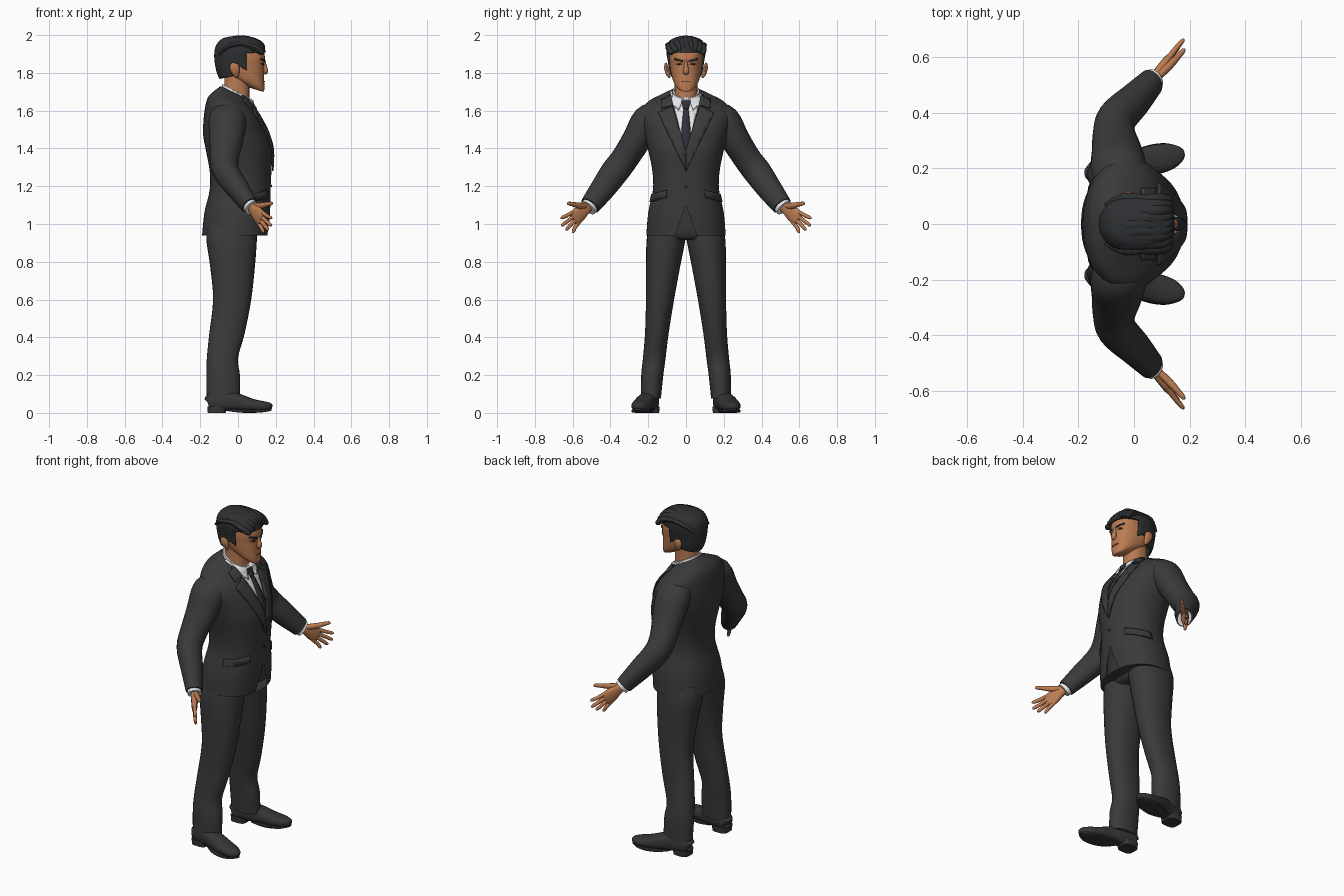
import bpy, bmesh, math, random
from mathutils import Vector

random.seed(4)
if "Cube" in bpy.data.objects:
    bpy.data.objects.remove(bpy.data.objects["Cube"])


def material(name, *rgb):
    m = bpy.data.materials.new(name)
    m.use_nodes = True
    m.diffuse_color = (*rgb, 1)
    m.node_tree.nodes["Principled BSDF"].inputs["Base Color"].default_value = (*rgb, 1)
    return m


suit = material("charcoal cloth", .042, .042, .044)
hair_mat = material("dark hair", .027, .029, .032)
skin_mat = material("skin", .5, .2, .085)
lip_mat = material("lips", .3, .11, .06)
shirt_mat = material("white shirt", .78, .78, .8)
tie_mat = material("dark tie", .028, .031, .04)
shoe_mat = material("shoe leather", .036, .036, .038)
eye_mat = material("dark brown", .03, .018, .014)
parts = []


def finish(bm, name, mat):
    mesh = bpy.data.meshes.new(name)
    bm.to_mesh(mesh)
    bm.free()
    mesh.materials.append(mat)
    ob = bpy.data.objects.new(name, mesh)
    bpy.context.collection.objects.link(ob)
    parts.append(ob)
    return ob


def spline(rows, steps):
    """Smooth interpolation through rows of numbers."""
    out = []
    for i in range(len(rows) - 1):
        quad = [rows[max(i - 1, 0)], rows[i], rows[i + 1], rows[min(i + 2, len(rows) - 1)]]
        for k in range(steps):
            t = k / steps
            out.append([b + t * ((c - a) + t * (2 * a - 5 * b + 4 * c - d + t * (3 * (b - c) + d - a))) / 2
                        for a, b, c, d in zip(*quad)])
    return out + [list(rows[-1])]


def oval(n, power):
    for k in range(n):
        a = math.tau * k / n
        yield tuple(math.copysign(abs(f(a)) ** (2 / power), f(a)) for f in (math.cos, math.sin))


def skin(name, rings, mat, s=1):
    """Join rings of points into a capped surface; s = -1 mirrors it."""
    bm = bmesh.new()
    loops = [[bm.verts.new((p[0], p[1] * s, p[2])) for p in r] for r in rings]
    n = len(loops[0])
    for a, b in zip(loops, loops[1:]):
        for k in range(n):
            bm.faces.new((a[k], a[(k + 1) % n], b[(k + 1) % n], b[k]))
    bm.faces.new(loops[0])
    bm.faces.new(loops[-1])
    bmesh.ops.recalc_face_normals(bm, faces=bm.faces)
    return finish(bm, name, mat)


def stack(name, rows, mat, s=1, n=40, power=2.2, steps=4):
    """Upright body; each row is z, x from, x to, y from, y to, tilt."""
    rings = []
    for z, x0, x1, y0, y1, tilt in spline(rows, steps):
        rx, ry = (x1 - x0) / 2, (y1 - y0) / 2
        rings.append([((x0 + x1) / 2 + rx * c, (y0 + y1) / 2 + ry * d, z + tilt * rx * c)
                      for c, d in oval(n, power)])
    return skin(name, rings, mat, s)


def tube(name, rows, mat, s=1, up=(0, 0, 1), n=16, power=2.0, steps=4):
    """Limb along a path; each row is x, y, z, width radius, height radius."""
    rows = spline(rows, steps)
    pts = [Vector(r[:3]) for r in rows]
    rings = []
    for i, r in enumerate(rows):
        t = (pts[min(i + 1, len(pts) - 1)] - pts[max(i - 1, 0)]).normalized()
        side = t.cross(Vector(up)).normalized()
        top = side.cross(t)
        rings.append([pts[i] + side * r[3] * c + top * r[4] * d for c, d in oval(n, power)])
    return skin(name, rings, mat, s)


def carve(bm, poly, keep, axis=1, front=True):
    """Cut a convex outline through the mesh, then keep or remove its inside."""
    def at(p):
        v = Vector((0, 0, p[1]))
        v[axis] = p[0]
        return v
    pts = [at(p) for p in poly]
    mid = sum(pts, Vector()) / len(pts)
    through = Vector((1 - axis, axis, 0)).cross(Vector((0, 0, 1)))
    planes = []
    for p, q in zip(pts, pts[1:] + pts[:1]):
        no = (q - p).cross(through).normalized()
        if no.dot(mid - p) < 0:
            no = -no
        planes.append((p, no))
        bmesh.ops.bisect_plane(bm, geom=bm.verts[:] + bm.edges[:] + bm.faces[:], plane_co=p, plane_no=no)

    def inside(f):
        c = f.calc_center_median()
        return (not front or c.x > .02) and all((c - p).dot(no) > 0 for p, no in planes)
    bmesh.ops.delete(bm, geom=[f for f in bm.faces if inside(f) != keep], context="FACES")


def patch(name, source, poly, lift, mat, s=1):
    """Thin plate that follows the front of another part."""
    bm = bmesh.new()
    bm.from_mesh(source.data)
    carve(bm, [(y * s, z) for y, z in poly], True)
    bm.normal_update()
    for v in bm.verts:
        v.co += v.normal * lift
    ob = finish(bm, name, mat)
    mod = ob.modifiers.new("thickness", "SOLIDIFY")
    mod.thickness, mod.offset = min(lift, .009), -1


def cut_away(ob, poly, **options):
    bm = bmesh.new()
    bm.from_mesh(ob.data)
    carve(bm, poly, False, **options)
    bm.to_mesh(ob.data)
    bm.free()


# Jacket body
jacket = stack("jacket", [(z, a, b, -w, w, t) for z, a, b, w, t in (
    (.94, -.19, .16, .21, 0), (1.06, -.178, .17, .2, 0), (1.18, -.15, .172, .175, 0),
    (1.28, -.15, .177, .178, 0), (1.39, -.17, .18, .2, 0), (1.48, -.185, .157, .222, 0),
    (1.57, -.178, .125, .24, -.15), (1.63, -.16, .1, .215, -.3), (1.665, -.125, .075, .15, -.4),
    (1.69, -.092, .068, .085, -.5))], suit, n=56)

# Shirt front, tie, lapels, collar and pocket flaps
patch("shirt_front", jacket, [(-.085, 1.7), (.085, 1.7), (0, 1.38)], .003, shirt_mat)
patch("tie_blade", jacket, [(-.013, 1.61), (.013, 1.61), (.027, 1.46), (0, 1.38), (-.027, 1.46)], .008, tie_mat)
patch("tie_knot", jacket, [(-.024, 1.65), (.024, 1.65), (.014, 1.605), (-.014, 1.605)], .014, tie_mat)
patch("jacket_button", jacket, [(-.008, 1.2), (0, 1.208), (.008, 1.2), (0, 1.192)], .006, tie_mat)
for s, side in ((1, "left"), (-1, "right")):
    patch(side + "_lapel", jacket, [(0, 1.39), (0, 1.28), (.145, 1.585), (.07, 1.62)], .011, suit, s)
    patch(side + "_jacket_collar", jacket, [(.066, 1.625), (.128, 1.61), (.12, 1.7), (.082, 1.7)], .012, suit, s)
    patch(side + "_collar_wing", jacket, [(.012, 1.66), (.07, 1.7), (.074, 1.63), (.038, 1.6)], .011, shirt_mat, s)
    patch(side + "_pocket_flap", jacket, [(.1, 1.18), (.185, 1.155), (.19, 1.115), (.1, 1.14)], .007, suit, s)
cut_away(jacket, [(0, 1.1), (.06, .93), (-.06, .93)])
stack("shirt_collar", [(1.665, -.088, .062, -.078, .078, -.5), (1.705, -.084, .06, -.07, .07, -.5)], shirt_mat)

# Trousers
stack("trouser_seat", [(.915, -.13, .07, -.17, .17, 0), (.95, -.165, .1, -.2, .2, 0),
                       (1.1, -.14, .12, -.17, .17, 0)], suit)
legs = [(.075, -.165, .012, .133, .238, 0), (.2, -.168, .01, .12, .237, 0), (.29, -.165, .0, .108, .228, 0),
        (.42, -.152, .035, .092, .217, 0), (.6, -.132, .07, .063, .212, 0), (.78, -.148, .09, .03, .212, 0),
        (.92, -.168, .1, .003, .208, 0), (1.0, -.16, .1, .003, .19, 0)]

# Hand frame: along the fingers, towards the thumb, out of the palm
wrist = Vector((.072, .518, 1.09))
reach = Vector((.55, .83, 0))
along = reach * .83 - Vector((0, 0, .55))
across = reach * .55 + Vector((0, 0, .83))
palm_out = Vector((.83, -.55, 0))


def grip(u, v, w, rw, rh):
    return (*(wrist + along * u + across * v + palm_out * w), rw, rh)


for s, side in ((1, "left"), (-1, "right")):
    stack(side + "_trouser_leg", legs, suit, s, n=28)

    # Sleeve and cuff
    tube(side + "_sleeve", [(-.05, .14, 1.585, .06, .085), (-.055, .2, 1.55, .083, .1),
                            (-.062, .262, 1.445, .077, .09), (-.072, .325, 1.345, .073, .076),
                            (-.062, .378, 1.275, .074, .07), (0, .442, 1.185, .066, .06),
                            (.062, .508, 1.098, .054, .046)], suit, s, up=(1, 0, 0), n=24)
    tube(side + "_cuff", [(.045, .49, 1.118, .044, .036), (.072, .519, 1.085, .046, .038)],
         shirt_mat, s, up=(1, 0, 0), n=20)

    # Hand
    tube(side + "_palm", [grip(-.03, 0, 0, .025, .02), grip(.02, 0, 0, .029, .02), grip(.065, 0, 0, .041, .018),
                          grip(.1, -.002, 0, .041, .014), grip(.118, -.003, 0, .033, .008)],
         skin_mat, s, up=palm_out, power=2.5)
    for i, (finger, tip) in enumerate((("index", .185), ("middle", .203), ("ring", .192), ("little", .165))):
        v = .03 - .021 * i
        tube(f"{side}_{finger}_finger", [grip(.085, v, 0, .011, .011), grip((.1 + tip) / 2, v * 1.3, .004, .0105, .01),
                                         grip(tip - .01, v * 1.6, .008, .009, .008), grip(tip, v * 1.65, .009, .003, .003)],
             skin_mat, s, up=palm_out, n=10)
    tube(side + "_thumb", [grip(.01, .012, .005, .016, .014), grip(.055, .045, .018, .016, .014),
                           grip(.09, .078, .026, .012, .011), grip(.112, .097, .03, .009, .008),
                           grip(.118, .102, .03, .003, .003)], skin_mat, s, up=palm_out, n=12)

    # Shoe with heel and sole
    tube(side + "_shoe", [(-.158, .182, .055, .02, .025), (-.145, .184, .058, .042, .045),
                          (-.06, .197, .062, .046, .052), (.0, .213, .056, .05, .046), (.07, .23, .042, .054, .034),
                          (.13, .243, .036, .047, .027), (.168, .251, .034, .027, .02),
                          (.18, .253, .032, .01, .009)], shoe_mat, s, power=2.5, n=20)
    stack(side + "_shoe_heel", [(0, -.16, -.065, .142, .233, 0), (.035, -.162, -.06, .14, .236, 0)], shoe_mat, s, power=3.5)
    tube(side + "_shoe_sole", [(-.04, .2, .016, .03, .008), (.02, .218, .01, .05, .009), (.08, .234, .009, .054, .009),
                               (.135, .245, .012, .044, .008), (.175, .252, .018, .015, .006)],
         shoe_mat, s, power=4)

# Neck and head
stack("neck", [(1.62, -.08, .06, -.066, .066, 0), (1.7, -.075, .06, -.06, .06, 0),
               (1.79, -.07, .06, -.062, .062, 0)], skin_mat)
head = stack("head", [(z, a, b, -w, w, t) for z, a, b, w, t in (
    (1.712, .06, .125, .022, -.3), (1.722, .025, .137, .042, -.35), (1.752, -.04, .14, .064, -.3),
    (1.79, -.085, .138, .077, -.15), (1.84, -.104, .138, .085, 0), (1.88, -.11, .143, .088, 0),
    (1.93, -.1, .128, .082, 0), (1.965, -.06, .09, .05, 0))], skin_mat, n=48, power=2.35)
tube("nose", [(.13, 0, 1.872, .009, .012), (.139, 0, 1.84, .01, .012), (.146, 0, 1.808, .017, .013),
              (.14, 0, 1.793, .012, .006)], skin_mat, up=(1, 0, 0), n=12)
patch("mouth", head, [(-.026, 1.758), (.026, 1.758), (.02, 1.752), (-.02, 1.752)], .003, lip_mat)
for s, side in ((1, "left"), (-1, "right")):
    patch(side + "_eyebrow", head, [(.016, 1.866), (.058, 1.878), (.062, 1.87), (.017, 1.857)], .005, hair_mat, s)
    patch(side + "_eye", head, [(.022, 1.846), (.036, 1.852), (.052, 1.848), (.037, 1.841)], .003, eye_mat, s)
    tube(side + "_ear", [(-.005, .086, 1.775, .006, .004), (-.01, .094, 1.79, .016, .01), (-.017, .104, 1.822, .026, .011),
                         (-.022, .106, 1.845, .02, .008), (-.022, .104, 1.853, .006, .004)],
         skin_mat, s, up=(0, 1, 0), n=14)

# Hair cap trimmed around the face and ears
hair = stack("hair", [(z, a, b, -w, w, 0) for z, a, b, w in (
    (1.74, -.085, .1, .07), (1.8, -.112, .14, .088), (1.86, -.124, .146, .096), (1.91, -.125, .146, .104),
    (1.95, -.114, .134, .1), (1.98, -.086, .1, .074), (1.992, -.045, .05, .035))], hair_mat, n=48)
cut_away(hair, [(.045, 1.905), (.3, 1.915), (.3, 1.6), (.045, 1.6)], axis=0, front=False)
cut_away(hair, [(-.2, 1.745), (-.02, 1.785), (-.02, 1.6), (-.2, 1.6)], axis=0, front=False)
cut_away(hair, [(-.0201, 1.85), (.015, 1.83), (.0451, 1.83), (.0451, 1.6), (-.0201, 1.6)], axis=0, front=False)
thick = hair.modifiers.new("thickness", "SOLIDIFY")
thick.thickness = .012

# Swept locks over the crown and a raised fringe
for i in range(9):
    y = (i - 4) * .021
    drop = y * y * 5
    wob = random.uniform(-.006, .006)
    tube(f"hair_lock_{i + 1}", [(-.1, y * .8, 1.935 - drop, .01, .008), (-.04, y + wob, 1.978 - drop, .022, .012),
                               (.03, y, 1.985 - drop, .024, .014), (.09, y + wob, 1.97 - drop + wob, .022, .018),
                               (.125, y + .006, 1.945 - drop, .017, .016), (.136, y + .01, 1.918 - drop / 2, .006, .006)],
         hair_mat, n=10)

# Smooth shading with crisp edges
for ob in bpy.context.selected_objects:
    ob.select_set(False)
for ob in parts:
    ob.select_set(True)
bpy.context.view_layer.objects.active = parts[0]
bpy.ops.object.shade_smooth_by_angle(angle=math.radians(40))
